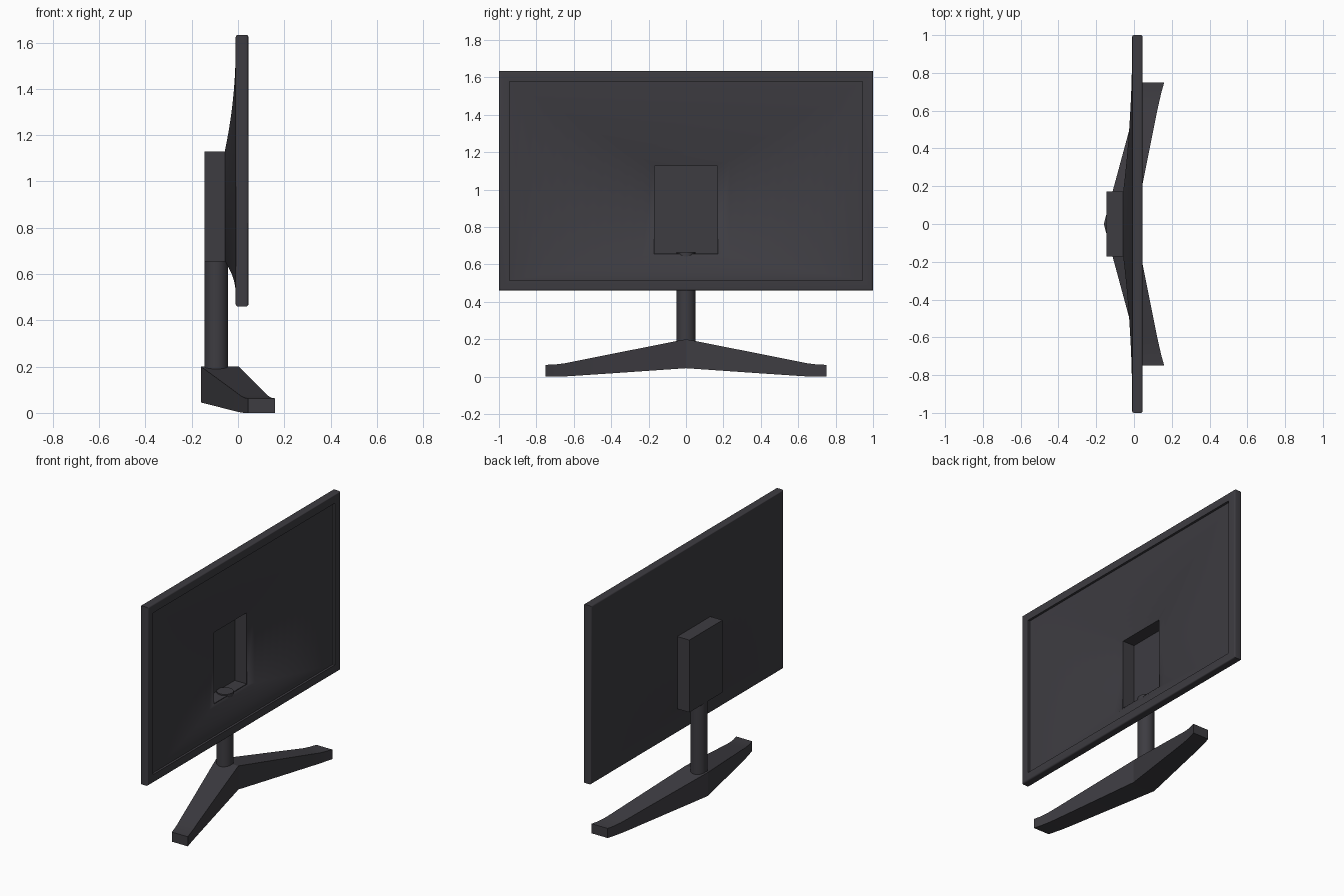
import bpy, bmesh, math

if "Cube" in bpy.data.objects:
    bpy.data.objects.remove(bpy.data.objects["Cube"])

mat = bpy.data.materials.new("dark_grey_plastic")
mat.diffuse_color = (0.047, 0.045, 0.053, 1)
mat.use_nodes = True
mat.node_tree.nodes["Principled BSDF"].inputs["Base Color"].default_value = mat.diffuse_color


def finish(bm, name, angle=30):
    """Turn a bmesh into a named object with auto-smooth shading."""
    bmesh.ops.recalc_face_normals(bm, faces=bm.faces)
    me = bpy.data.meshes.new(name)
    bm.to_mesh(me)
    bm.free()
    ob = bpy.data.objects.new(name, me)
    bpy.context.collection.objects.link(ob)
    me.materials.append(mat)
    bpy.ops.object.select_all(action='DESELECT')
    ob.select_set(True)
    bpy.context.view_layer.objects.active = ob
    bpy.ops.object.shade_smooth_by_angle(angle=math.radians(angle))
    return ob


def loft(bm, rings, closed=False):
    """Bridge rings of equal point count with quads."""
    vs = [[bm.verts.new(p) for p in r] for r in rings]
    pairs = list(zip(vs, vs[1:])) + ([(vs[-1], vs[0])] if closed else [])
    for a, b in pairs:
        n = len(a)
        for i in range(n):
            bm.faces.new((a[i], a[(i + 1) % n], b[(i + 1) % n], b[i]))
    return vs


def rect(x, r):
    """Rectangle in the y-z plane; r = (half width, bottom, top)."""
    w, b, t = r
    return [(x, -w, b), (x, w, b), (x, w, t), (x, -w, t)]


OUTER = (1.0, 0.46, 1.633)
INNER = (0.944, 0.515, 1.577)
HOLE = (0.172, 0.655, 1.13)
BACK, FRONT, RECESS = -0.01, 0.045, 0.03


def shrink(r, d):
    return (r[0] - d, r[1] + d, r[2] - d)


# Screen frame: ring with rounded edges, open in the middle
bm = bmesh.new()
e = 0.010
arc = [(e * (1 - math.cos(a)), e * (1 - math.sin(a)))
       for a in (math.pi / 2 * i / 4 for i in range(5))]
loft(bm, [rect(BACK, INNER)]
     + [rect(BACK + dx, shrink(OUTER, d)) for dx, d in arc]
     + [rect(FRONT - dx, shrink(OUTER, d)) for dx, d in arc[::-1]]
     + [rect(FRONT, INNER), rect(RECESS, INNER)], closed=True)
finish(bm, "screen_frame", 35)


def dished(x_rim, x_hole, power, steps=12):
    """Rings curving from the frame opening back to the mount opening."""
    rings = []
    for i in range(steps + 1):
        t = i / steps
        r = [a + (b - a) * t for a, b in zip(INNER, HOLE)]
        rings.append(rect(x_rim + (x_hole - x_rim) * t ** power, r))
    return rings


# Rear housing: outer bulge and the hollow inside seen from the front
bm = bmesh.new()
loft(bm, dished(BACK, -0.057, 2) + dished(RECESS, -0.055, 1.6)[::-1])
finish(bm, "rear_housing", 50)

# Mount box: thin-walled, open toward the hollow housing
bm = bmesh.new()
thin = shrink(HOLE, 0.004)
v = loft(bm, [rect(-0.141, thin), rect(-0.055, thin),
              rect(-0.055, HOLE), rect(-0.145, HOLE)])
bm.faces.new(v[0])
bm.faces.new(v[-1])
finish(bm, "mount_box")

# Stand pole
bm = bmesh.new()
ring = [(-0.094 + 0.051 * math.cos(a), 0.051 * math.sin(a))
        for a in (2 * math.pi * i / 32 for i in range(32))]
v = loft(bm, [[(x, y, z) for x, y in ring] for z in (0.18, 0.667)])
for cap in v:
    bm.faces.new(cap)
finish(bm, "stand_pole")

# Stand foot: swept V, sections along y = (y, back x, front x, bottom z, top z)
half = [(0.0, -0.16, 0.003, 0.045, 0.20),
        (0.45, -0.038, 0.093, 0.014, 0.111),
        (0.60, 0.002, 0.123, 0.004, 0.081),
        (0.65, 0.016, 0.134, 0.001, 0.071),
        (0.70, 0.030, 0.146, 0.0, 0.065),
        (0.75, 0.044, 0.160, 0.0, 0.063)]
sections = [(-s[0],) + s[1:] for s in half[:0:-1]] + half
bm = bmesh.new()
v = loft(bm, [[(b, y, lo), (f, y, lo), (f, y, hi), (b, y, hi)]
              for y, b, f, lo, hi in sections])
bm.faces.new(v[0])
bm.faces.new(v[-1])
finish(bm, "stand_foot", 20)
